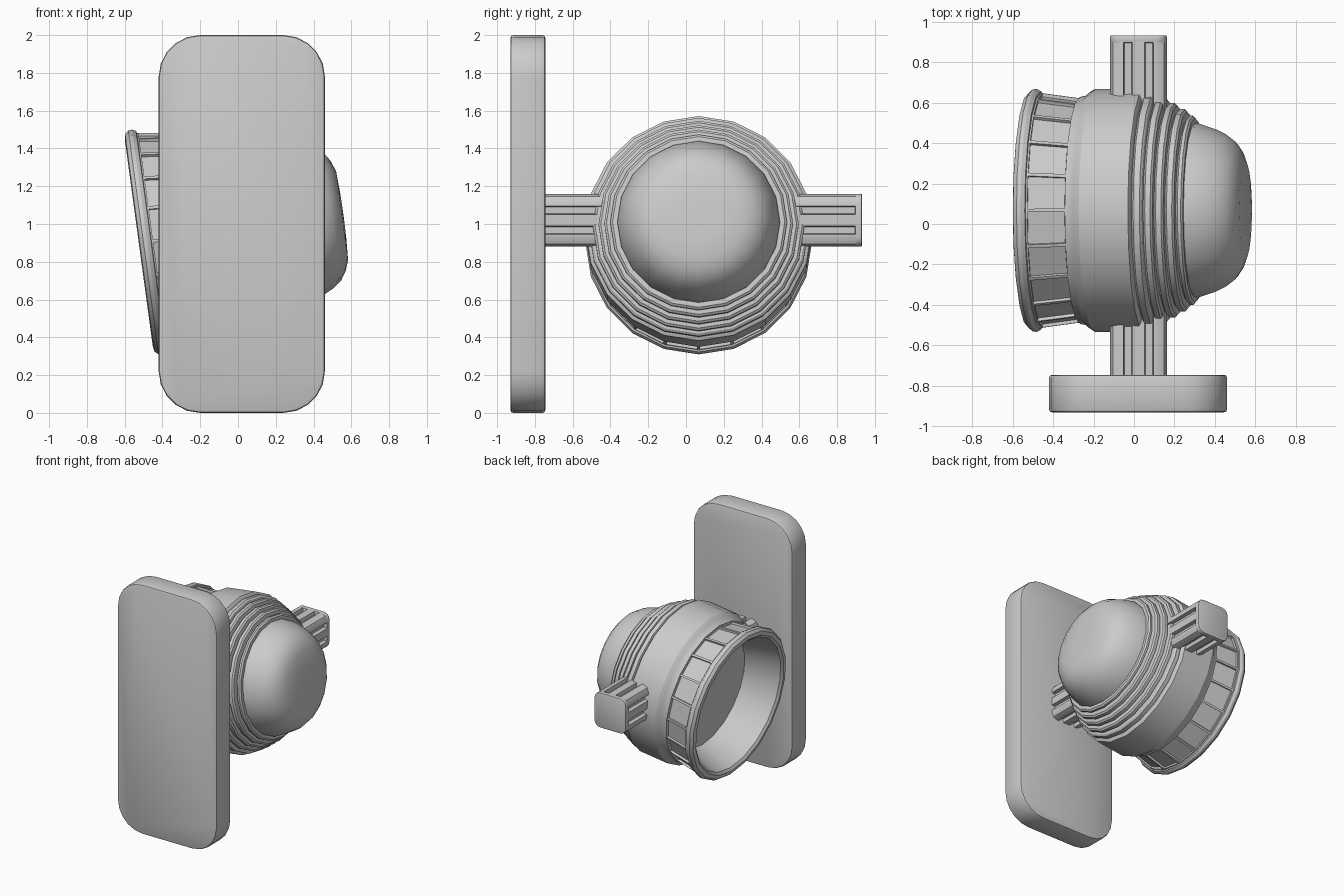
import bpy, bmesh, math

if "Cube" in bpy.data.objects:
    bpy.data.objects.remove(bpy.data.objects["Cube"])

SIDES = 20
TILT = math.radians(-7.7)
LAMP = (0, 0.067, 0.97)


def finish(bm, name, angle=30):
    bmesh.ops.recalc_face_normals(bm, faces=bm.faces)
    me = bpy.data.meshes.new(name)
    bm.to_mesh(me)
    bm.free()
    ob = bpy.data.objects.new(name, me)
    bpy.context.collection.objects.link(ob)
    bpy.ops.object.select_all(action='DESELECT')
    ob.select_set(True)
    bpy.context.view_layer.objects.active = ob
    bpy.ops.object.shade_smooth_by_angle(angle=math.radians(angle))
    return ob


def lathe(name, profile, angle=30, panel_row=None):
    """Revolve (axial, radius) points about the lamp axis; zero radius closes an end."""
    bm = bmesh.new()
    rings = []
    for t, r in profile:
        if r == 0:
            rings.append([bm.verts.new((t, 0, 0))] * SIDES)
        else:
            rings.append([bm.verts.new((t, r * math.sin(2 * math.pi * i / SIDES),
                                        r * math.cos(2 * math.pi * i / SIDES)))
                          for i in range(SIDES)])
    panels = []
    for k, (a, b) in enumerate(zip(rings, rings[1:])):
        for i in range(SIDES):
            j = (i + 1) % SIDES
            quad = list(dict.fromkeys([a[i], a[j], b[j], b[i]]))
            f = bm.faces.new(quad)
            if k == panel_row:
                panels.append(f)
    bmesh.ops.recalc_face_normals(bm, faces=bm.faces)
    if panels:
        bmesh.ops.inset_individual(bm, faces=panels, thickness=0.012, depth=0)
        bmesh.ops.inset_individual(bm, faces=panels, thickness=0.002, depth=-0.016)
    ob = finish(bm, name, angle)
    ob.location = LAMP
    ob.rotation_euler = (0, TILT, 0)
    return ob


def prism(name, outline, y0, y1, edge=0.0):
    """Extrude an (x, z) outline along y, optionally softening both end rims."""
    bm = bmesh.new()
    a = [bm.verts.new((x, y0, z)) for x, z in outline]
    b = [bm.verts.new((x, y1, z)) for x, z in outline]
    ends = [bm.faces.new(a), bm.faces.new(b)]
    n = len(a)
    for i in range(n):
        bm.faces.new((a[i], a[(i + 1) % n], b[(i + 1) % n], b[i]))
    bmesh.ops.recalc_face_normals(bm, faces=bm.faces)
    if edge:
        rim = [e for f in ends for e in f.edges]
        bmesh.ops.bevel(bm, geom=rim, offset=edge, segments=2, profile=0.5,
                        affect='EDGES')
    return finish(bm, name)


def rounded_rect(cx, cz, hx, hz, r, seg):
    pts = []
    for q, (sx, sz) in enumerate(((1, 1), (-1, 1), (-1, -1), (1, -1))):
        for k in range(seg + 1):
            a = math.pi / 2 * (q + k / seg)
            pts.append((cx + sx * (hx - r) + r * math.cos(a),
                        cz + sz * (hz - r) + r * math.sin(a)))
    return pts


# mounting plate
prism("mounting_plate", rounded_rect(0.02, 1.0, 0.44, 1.0, 0.22, 5), -0.93, -0.745, 0.015)

# ribbed axle: one side of the grooved square, repeated four times
h, g = 0.14, 0.112
side = [(h - 0.05, h), (0.075, h), (0.07, g), (0.035, g), (0.03, h),
        (-0.03, h), (-0.035, g), (-0.07, g), (-0.075, h), (-h + 0.05, h),
        (-h + 0.015, h - 0.015)]
ax, az = 0.022, 1.02
ribs = []
for q in range(4):
    c, s = round(math.cos(q * math.pi / 2)), round(math.sin(q * math.pi / 2))
    ribs += [(ax + c * u - s * v, az + s * u + c * v) for u, v in side]
prism("ribbed_axle", ribs, -0.76, 0.905)
prism("axle_end_cap", rounded_rect(ax, az, h, h, 0.05, 3), 0.895, 0.932, 0.006)

# lamp body with stepped cooling rings
body = [(-0.24, 0), (-0.24, 0.5), (-0.27, 0.5), (-0.27, 0.56), (-0.24, 0.567),
        (-0.225, 0.58), (-0.195, 0.6), (0.05, 0.6), (0.06, 0.585)]
for t0, t1, r in ((0.06, 0.115, 0.583), (0.115, 0.165, 0.56),
                  (0.165, 0.215, 0.53), (0.215, 0.265, 0.5), (0.265, 0.305, 0.468)):
    body += [(t0 + 0.003, r - 0.02), (t0 + 0.014, r), (t1 - 0.01, r), (t1, r - 0.012)]
body += [(0.305, 0.43), (0.305, 0)]
lathe("lamp_body", body)

# smooth rear dome
lathe("rear_dome", [(0.28, 0), (0.28, 0.432), (0.32, 0.43), (0.41, 0.40), (0.46, 0.375),
                    (0.505, 0.34), (0.535, 0.295), (0.556, 0.237), (0.562, 0.12),
                    (0.564, 0)], 40)

# panelled bezel with rim bead and open reflector bowl
bezel = [(-0.25, 0), (-0.25, 0.45), (-0.515, 0.53), (-0.53, 0.55), (-0.525, 0.58),
         (-0.505, 0.598), (-0.485, 0.6), (-0.465, 0.59), (-0.462, 0.58), (-0.262, 0.553),
         (-0.25, 0.553), (-0.25, 0.46)]
lathe("panelled_bezel", bezel, 30, panel_row=8)
